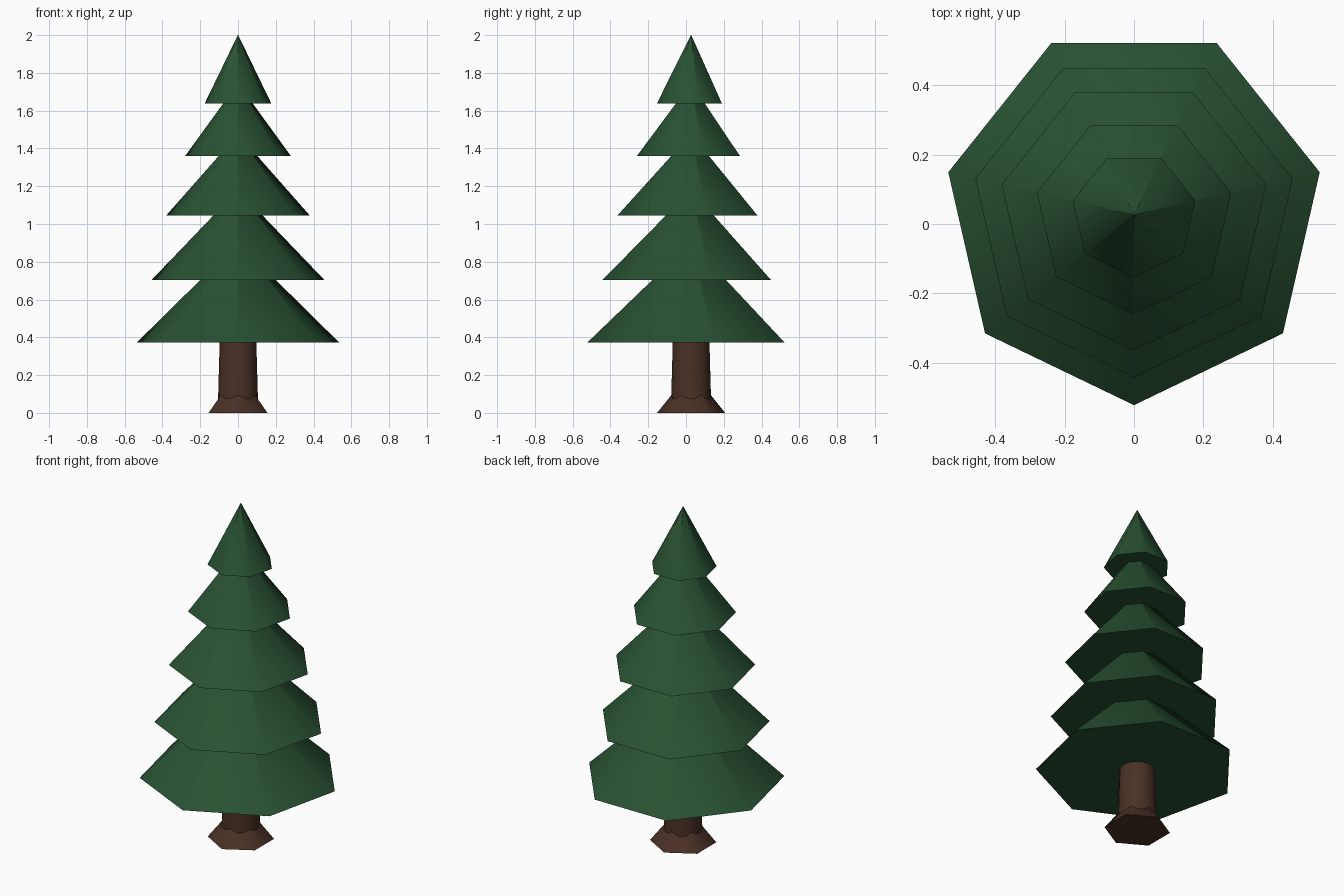
import bpy, math

if "Cube" in bpy.data.objects:
    bpy.data.objects.remove(bpy.data.objects["Cube"])

CY = 0.027  # tree axis, offset so the heptagons are centred on y


def material(name, rgb):
    m = bpy.data.materials.new(name)
    m.diffuse_color = (*rgb, 1)
    m.use_nodes = True
    m.node_tree.nodes["Principled BSDF"].inputs["Base Color"].default_value = m.diffuse_color
    return m


green = material("pine green", (0.021, 0.082, 0.032))
brown = material("bark brown", (0.068, 0.030, 0.019))


def cone(name, sides, r0, r1, z0, z1, mat):
    """Tapered prism on the tree axis with one corner towards the front."""
    ring = [(math.cos(a), math.sin(a)) for a in
            (-math.pi / 2 + 2 * math.pi * i / sides for i in range(sides))]
    verts = [(r * x, r * y + CY, z) for r, z in ((r0, z0), (r1, z1)) for x, y in ring]
    faces = [(i, (i + 1) % sides, sides + (i + 1) % sides, sides + i) for i in range(sides)]
    faces += [tuple(reversed(range(sides))), tuple(range(sides, 2 * sides))]
    me = bpy.data.meshes.new(name)
    me.from_pydata(verts, [], faces)
    me.materials.append(mat)
    # smooth sides, crisp rims
    for p in me.polygons:
        p.use_smooth = p.index < sides
    for e in me.edges:
        a, b = e.vertices
        e.use_edge_sharp = (a < sides) == (b < sides)
    ob = bpy.data.objects.new(name, me)
    bpy.context.collection.objects.link(ob)
    return ob


# trunk and flared root
cone("root_flare", 6, 0.18, 0.10, 0, 0.10, brown)
cone("trunk", 16, 0.107, 0.095, 0.02, 0.45, brown)

# foliage tiers: radius, base height, apex height
tiers = [(0.549, 0.373, 0.90), (0.469, 0.704, 1.18), (0.391, 1.044, 1.475),
         (0.287, 1.36, 1.745), (0.181, 1.638, 2.0)]
for i, (r, z0, z1) in enumerate(tiers):
    cone(f"foliage_tier_{i + 1}", 7, r, 0.001, z0, z1, green)
